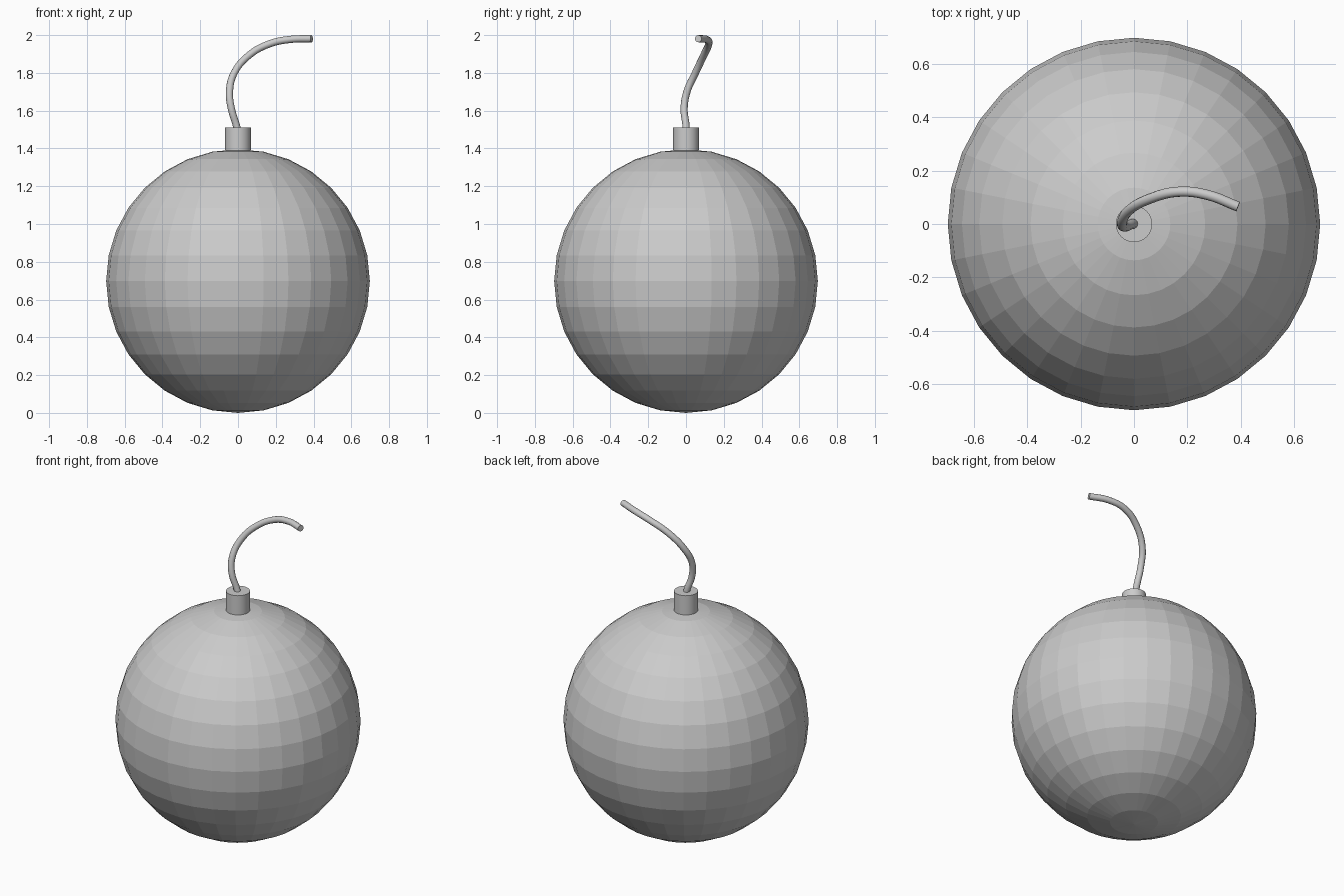
import bpy
import math

cube = bpy.data.objects.get("Cube")
if cube:
    bpy.data.objects.remove(cube, do_unlink=True)

# Single grey material
GREY = (0.6, 0.6, 0.6, 1.0)
grey = bpy.data.materials.new("plain_grey")
grey.use_nodes = True
grey.diffuse_color = GREY
grey.node_tree.nodes["Principled BSDF"].inputs["Base Color"].default_value = GREY

RADIUS = 0.698
NECK_TOP = 1.51


def finish(name, smooth):
    obj = bpy.context.object
    obj.name = name
    obj.data.materials.clear()
    obj.data.materials.append(grey)
    if smooth:
        bpy.ops.object.shade_smooth_by_angle(angle=math.radians(40))
    return obj


# Faceted round body
bpy.ops.mesh.primitive_uv_sphere_add(segments=32, ring_count=16, radius=RADIUS,
                                     location=(0, 0, RADIUS))
finish("body", False)

# Short neck, sunk slightly into the body
neck_bottom = 1.36
bpy.ops.mesh.primitive_cylinder_add(vertices=32, radius=0.068, depth=NECK_TOP - neck_bottom,
                                    location=(0, 0, (NECK_TOP + neck_bottom) / 2))
finish("neck", True)

# Curling fuse, swept along a smooth path
path = [(0.01, 0, 1.45), (-0.008, 0, 1.52), (-0.035, -0.01, 1.61), (-0.045, 0.005, 1.70),
        (-0.02, 0.05, 1.80), (0.06, 0.095, 1.895), (0.17, 0.121, 1.955),
        (0.275, 0.109, 1.977), (0.39, 0.065, 1.981)]
curve = bpy.data.curves.new("fuse", "CURVE")
curve.dimensions = "3D"
curve.bevel_depth = 0.019
curve.bevel_resolution = 4
curve.resolution_u = 6
curve.use_fill_caps = True
spline = curve.splines.new("BEZIER")
spline.bezier_points.add(len(path) - 1)
for point, co in zip(spline.bezier_points, path):
    point.co = co
    point.handle_left_type = point.handle_right_type = "AUTO"
fuse = bpy.data.objects.new("fuse", curve)
bpy.context.collection.objects.link(fuse)
bpy.ops.object.select_all(action="DESELECT")
fuse.select_set(True)
bpy.context.view_layer.objects.active = fuse
bpy.ops.object.convert(target="MESH")
finish("fuse", True)
